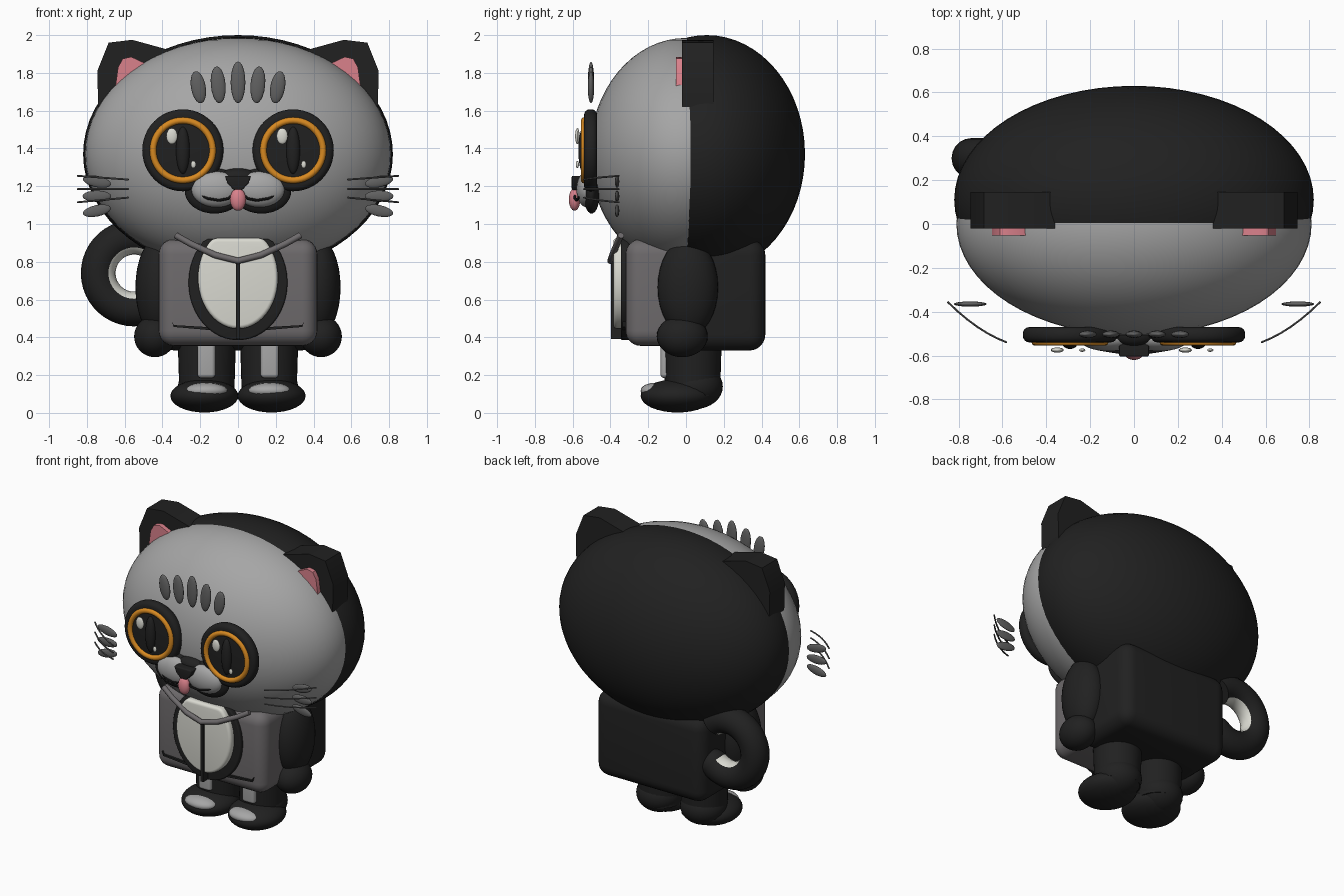
import bpy, bmesh, math
from mathutils import Matrix, Vector

if "Cube" in bpy.data.objects:
    bpy.data.objects.remove(bpy.data.objects["Cube"])


def material(name, r, g, b):
    m = bpy.data.materials.new(name)
    m.diffuse_color = (r, g, b, 1)
    m.use_nodes = True
    m.node_tree.nodes["Principled BSDF"].inputs["Base Color"].default_value = m.diffuse_color
    return m


BLACK = material("black fur", 0.015, 0.015, 0.015)
GREY = material("light grey fur", 0.38, 0.38, 0.38)
JACKET = material("dark grey", 0.155, 0.145, 0.15)
STRIPE = material("stripe grey", 0.12, 0.12, 0.12)
WHITE = material("cream white", 0.70, 0.70, 0.64)
PINK = material("pink", 0.70, 0.22, 0.26)
ORANGE = material("orange", 0.68, 0.25, 0.015)


def finish(name, bm, *mats, bevel=0, segments=4, angle=40):
    bmesh.ops.recalc_face_normals(bm, faces=bm.faces)
    if bevel:
        edges = [e for e in bm.edges if e.calc_face_angle(0) > 0.7]
        bmesh.ops.bevel(bm, geom=edges, offset=bevel, segments=segments,
                        profile=0.5, affect='EDGES', clamp_overlap=True)
    me = bpy.data.meshes.new(name)
    bm.to_mesh(me)
    bm.free()
    for m in mats:
        me.materials.append(m)
    me.shade_smooth()
    me.set_sharp_from_angle(angle=math.radians(angle))
    ob = bpy.data.objects.new(name, me)
    bpy.context.collection.objects.link(ob)
    return ob


def ball(name, c, r, mat, tilt=0, cut_y=None, seg=32):
    """Ellipsoid, optionally tilted in the front plane or cut in half."""
    bm = bmesh.new()
    bmesh.ops.create_uvsphere(bm, u_segments=seg, v_segments=seg // 2, radius=1)
    m = (Matrix.Translation(c) @ Matrix.Rotation(math.radians(tilt), 4, 'Y')
         @ Matrix.Diagonal((*r, 1)))
    bmesh.ops.transform(bm, matrix=m, verts=bm.verts)
    if cut_y is not None:
        bmesh.ops.bisect_plane(bm, geom=bm.verts[:] + bm.edges[:] + bm.faces[:],
                               plane_co=(0, cut_y, 0), plane_no=(0, -1, 0),
                               clear_outer=True)
    return finish(name, bm, mat)


def box(name, lo, hi, mat, bevel):
    bm = bmesh.new()
    bmesh.ops.create_cube(bm, size=1)
    for v in bm.verts:
        v.co = [(a + b) / 2 + t * (b - a) for a, b, t in zip(lo, hi, v.co)]
    return finish(name, bm, mat, bevel=bevel, segments=6)


def plate(name, pts, y0, y1, mat, bevel=0):
    """Front-plane outline (x, z) extruded from y0 to y1."""
    bm = bmesh.new()
    f = bm.faces.new([bm.verts.new((x, y0, z)) for x, z in pts])
    ext = bmesh.ops.extrude_face_region(bm, geom=[f])
    for v in ext["geom"]:
        if isinstance(v, bmesh.types.BMVert):
            v.co.y = y1
    return finish(name, bm, mat, bevel=bevel)


def oval(cx, cz, rx, rz, top=9, n=48):
    return [(cx + rx * math.cos(i * math.tau / n),
             min(top, cz + rz * math.sin(i * math.tau / n))) for i in range(n)]


def tube(name, pts, radius, mat, closed=False, sides=10):
    """Round tube along a path of points."""
    bm = bmesh.new()
    pts = [Vector(p) for p in pts]
    n = len(pts)
    rings = []
    for i, p in enumerate(pts):
        a = pts[(i - 1) % n] if closed else pts[max(i - 1, 0)]
        b = pts[(i + 1) % n] if closed else pts[min(i + 1, n - 1)]
        t = (b - a).normalized()
        u = t.cross(Vector((0, 1, 0))).normalized()
        w = t.cross(u)
        rings.append([bm.verts.new(p + radius * (u * math.cos(k * math.tau / sides)
                      + w * math.sin(k * math.tau / sides))) for k in range(sides)])
    for i in range(n if closed else n - 1):
        r, s = rings[i], rings[(i + 1) % n]
        for k in range(sides):
            j = (k + 1) % sides
            bm.faces.new((r[k], r[j], s[j], s[k]))
    if not closed:
        bm.faces.new(rings[0])
        bm.faces.new(rings[-1])
    return finish(name, bm, mat)


# Head: light face in front, dark hood behind
ball("face", (0, 0, 1.37), (0.81, 0.51, 0.615), GREY, seg=64)
ball("head_back", (0, 0.11, 1.37), (0.82, 0.52, 0.63), BLACK, cut_y=0.005, seg=64)

# Body
box("jacket_front", (-0.42, -0.32, 0.355), (0.42, 0.06, 0.92), JACKET, 0.08)
box("body_back", (-0.418, -0.06, 0.33), (0.418, 0.42, 0.92), BLACK, 0.085)
plate("belly_border", oval(0, 0.69, 0.262, 0.305, 0.92), -0.30, -0.345, BLACK, 0.01)
plate("belly", oval(0, 0.715, 0.212, 0.27, 0.925), -0.30, -0.385, WHITE, 0.02)
plate("zipper", [(-0.011, 0.39), (0.011, 0.39), (0.011, 0.80), (-0.011, 0.80)],
      -0.33, -0.397, BLACK)
tube("collar", [(-0.33, -0.345, 0.94), (-0.25, -0.365, 0.895), (-0.12, -0.39, 0.835),
                (0, -0.40, 0.805), (0.12, -0.39, 0.835), (0.25, -0.365, 0.895),
                (0.33, -0.345, 0.94)], 0.017, JACKET)
plate("jacket_hem", [(-0.35, 0.485), (-0.34, 0.465), (0, 0.445), (0.34, 0.465),
                     (0.35, 0.485), (0.34, 0.455), (0, 0.425), (-0.34, 0.455)],
      -0.31, -0.335, BLACK)

for side, s in (("left", -1), ("right", 1)):
    # Ears
    plate(side + "_ear", [(s * x, z) for x, z in (
        (0.74, 1.62), (0.745, 1.81), (0.685, 1.96), (0.56, 1.975), (0.36, 1.92),
        (0.42, 1.75), (0.60, 1.60))], -0.02, 0.145, BLACK)
    plate(side + "_inner_ear", [(s * x, z) for x, z in (
        (0.65, 1.72), (0.635, 1.83), (0.61, 1.875), (0.565, 1.885), (0.48, 1.845),
        (0.50, 1.70))], 0, -0.052, PINK)

    # Eyes; highlights sit on the same side of both
    ex, ez = s * 0.292, 1.39
    plate(side + "_eye", oval(ex, ez, 0.215, 0.217), -0.47, -0.54, BLACK, 0.03)
    tube(side + "_iris", [(x, -0.538, z) for x, z in oval(ex, ez, 0.158, 0.158)],
         0.018, ORANGE, closed=True)
    ball(side + "_pupil", (ex, -0.54, ez), (0.036, 0.03, 0.125), BLACK)
    ball(side + "_eye_shine", (ex - 0.058, -0.575, 1.465), (0.03, 0.012, 0.043),
         WHITE, seg=16)
    ball(side + "_eye_glint", (ex + 0.056, -0.575, 1.315), (0.014, 0.008, 0.02),
         WHITE, seg=16)

    # Muzzle lobes with dark border, and mouth line
    ball(side + "_muzzle_border", (s * 0.125, -0.50, 1.175), (0.157, 0.045, 0.12), BLACK)
    ball(side + "_muzzle", (s * 0.115, -0.525, 1.183), (0.132, 0.055, 0.095), GREY)
    tube(side + "_mouth", [(s * x, y, z) for x, y, z in (
        (0.01, -0.59, 1.17), (0.05, -0.588, 1.135), (0.10, -0.58, 1.125),
        (0.16, -0.57, 1.135), (0.21, -0.55, 1.16))], 0.007, BLACK, sides=8)

    # Whiskers and cheek marks
    for i, z in enumerate((1.225, 1.147, 1.07)):
        ball(f"{side}_cheek_mark_{i}", (s * 0.747, -0.365, z), (0.076, 0.012, 0.03),
             STRIPE, tilt=s * (i - 1) * 12, seg=20)
    for i, (za, zb) in enumerate(((1.235, 1.255), (1.185, 1.185), (1.14, 1.115))):
        path = [(s * (0.58 + 0.27 * t), -0.54 + 0.10 * t + 0.085 * t * t,
                 za + (zb - za) * t) for t in [k / 6 for k in range(7)]]
        tube(f"{side}_whisker_{i}", path, 0.005, STRIPE, sides=6)

    # Arms and paws
    ball(side + "_arm", (s * 0.425, 0.01, 0.665), (0.118, 0.16, 0.26), BLACK)
    ball(side + "_hand", (s * 0.44, -0.02, 0.405), (0.11, 0.135, 0.11), BLACK)

    # Legs and feet with pale patches
    bm = bmesh.new()
    bmesh.ops.create_cone(bm, cap_ends=True, segments=32, radius1=0.145,
                          radius2=0.155, depth=0.32,
                          matrix=Matrix.Translation((s * 0.165, 0.035, 0.25)))
    finish(side + "_leg", bm, BLACK)
    ball(side + "_heel", (s * 0.168, 0.045, 0.14), (0.15, 0.15, 0.12), BLACK)
    ball(side + "_foot", (s * 0.178, -0.045, 0.09), (0.18, 0.195, 0.088), BLACK)
    box(side + "_leg_patch", (min(s * 0.12, s * 0.215), -0.135, 0.185),
        (max(s * 0.12, s * 0.215), -0.03, 0.38), GREY, 0.02)
    ball(side + "_toe_patch", (s * 0.168, -0.165, 0.117), (0.112, 0.075, 0.042), GREY)

# Nose bridge, nose and tongue
ball("muzzle_top", (0, -0.50, 1.25), (0.10, 0.055, 0.045), BLACK)
plate("nose", [(-0.07, 1.255), (0.07, 1.255), (0.055, 1.215), (0.022, 1.18),
               (-0.022, 1.18), (-0.055, 1.215)], -0.53, -0.605, BLACK, 0.008)
ball("tongue", (0, -0.59, 1.13), (0.042, 0.03, 0.06), PINK)

# Forehead stripes
for i in range(-2, 3):
    h = 0.11 - 0.012 * abs(i)
    ball(f"forehead_stripe_{i + 3}", (i * 0.105, -0.503, 1.75 - 0.013 * abs(i)),
         (0.039, 0.017, h), STRIPE, tilt=i * 5, seg=20)

# Curled tail, pale on the inside of the curl
centre = Vector((-0.55, 0.30, 0.74))
bm = bmesh.new()
rings = []
for i in range(33):
    a = math.radians(50 + 260 * i / 32)
    out = Vector((math.cos(a), 0, math.sin(a)))
    rings.append([bm.verts.new(centre + out * (0.19 + 0.092 * math.cos(b))
                  + Vector((0, 0.092 * math.sin(b), 0)))
                  for b in [k * math.tau / 20 for k in range(20)]])
for r, q in zip(rings, rings[1:]):
    for k in range(20):
        f = bm.faces.new((r[k], r[(k + 1) % 20], q[(k + 1) % 20], q[k]))
        f.material_index = 1 if 8 <= k <= 12 else 0
bm.faces.new(rings[0])
bm.faces.new(rings[-1])
finish("tail", bm, BLACK, WHITE)
ball("tail_end", centre + Vector((0.125, 0, -0.145)), (0.092, 0.092, 0.092), BLACK)
